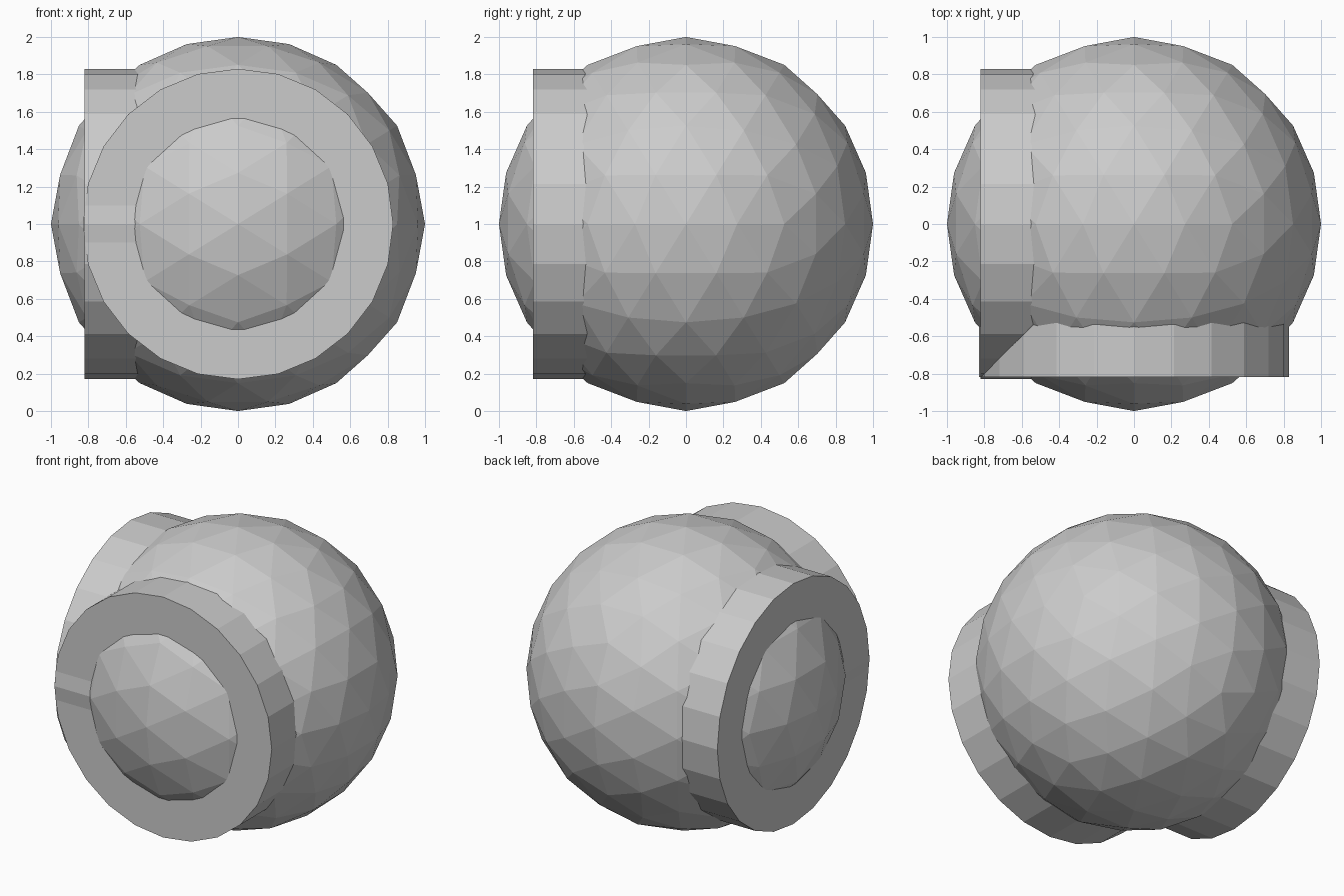
import bpy, bmesh, math
from mathutils import Matrix, Vector

if "Cube" in bpy.data.objects:
    bpy.data.objects.remove(bpy.data.objects["Cube"])


def add_object(name, bm, matrix):
    bmesh.ops.recalc_face_normals(bm, faces=bm.faces[:])
    mesh = bpy.data.meshes.new(name)
    bm.to_mesh(mesh)
    bm.free()
    obj = bpy.data.objects.new(name, mesh)
    obj.matrix_world = matrix
    bpy.context.collection.objects.link(obj)
    return obj


# faceted ball: icosahedron with edges centred on the axes, split twice
bm = bmesh.new()
phi = (1 + math.sqrt(5)) / 2
for a in (-1, 1):
    for b in (-phi, phi):
        for co in ((a, 0, b), (b, a, 0), (0, b, a)):
            bm.verts.new(Vector(co).normalized())
bmesh.ops.convex_hull(bm, input=bm.verts[:])
for _ in range(2):
    bmesh.ops.subdivide_edges(bm, edges=bm.edges[:], cuts=1, use_grid_fill=True)
    for v in bm.verts:
        v.co.normalize()
add_object("ball", bm, Matrix.Translation((0, 0, 1)))


# thick discs sunk into the ball, one facing the front and one the left
def add_disc(name, axis, angle, outer=0.82, inner=0.42, radius=0.83):
    bm = bmesh.new()
    bmesh.ops.create_cone(bm, cap_ends=True, segments=24, radius1=radius,
                          radius2=radius, depth=outer - inner)
    mid = (outer + inner) / 2
    rot = Matrix.Rotation(angle, 4, axis)
    add_object(name, bm, Matrix.Translation((0, 0, 1)) @ rot
               @ Matrix.Translation((0, 0, mid)))


add_disc("front_disc", 'X', math.pi / 2, outer=0.817)
add_disc("left_disc", 'Y', -math.pi / 2)
